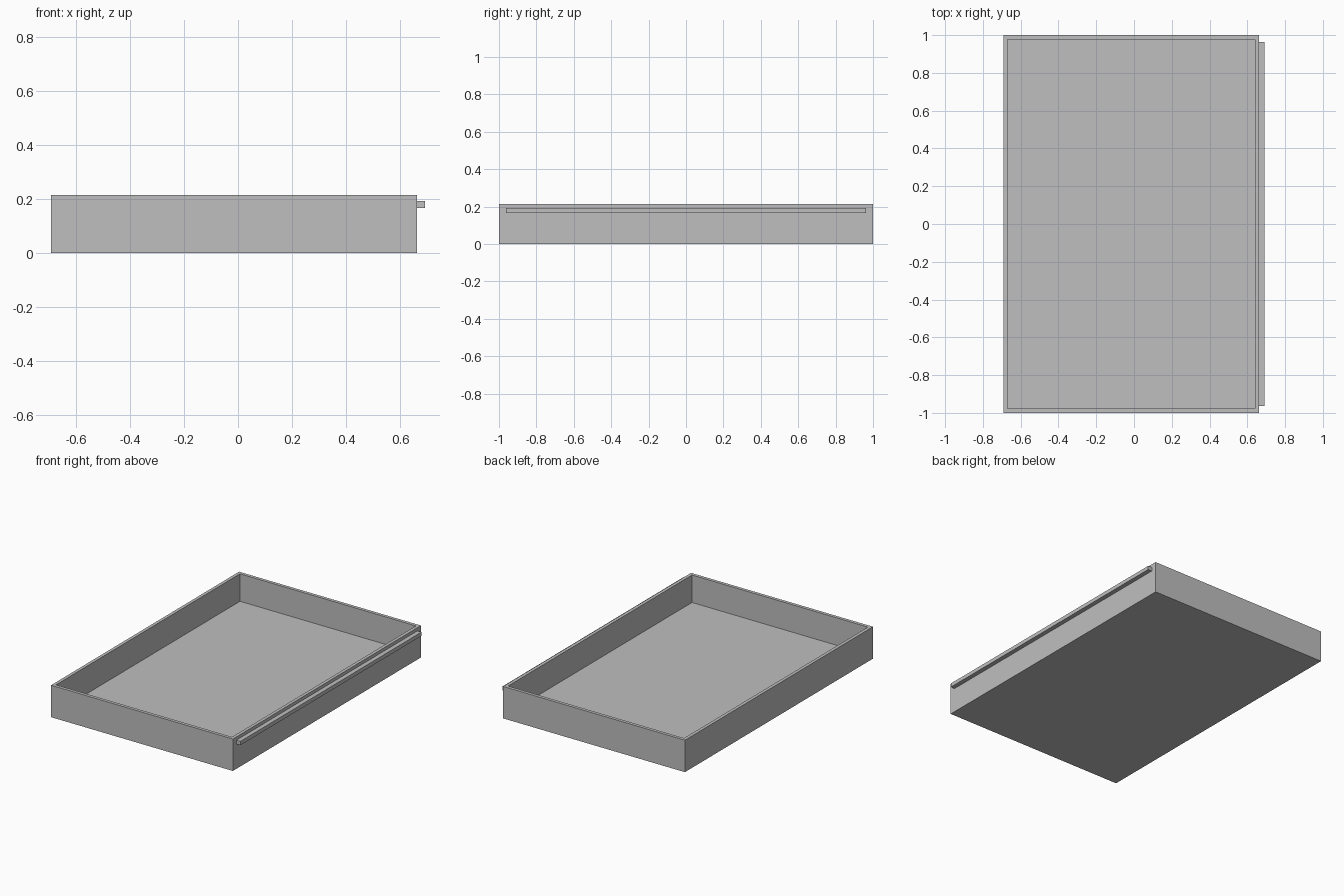
import bpy
import bmesh
from mathutils import Vector

cube = bpy.data.objects.get("Cube")
if cube:
    bpy.data.objects.remove(cube, do_unlink=True)

GREY = (0.52, 0.52, 0.52, 1.0)
grey = bpy.data.materials.new("plain grey")
grey.use_nodes = True
grey.diffuse_color = GREY
grey.node_tree.nodes["Principled BSDF"].inputs["Base Color"].default_value = GREY


def box(name, low, high, wall=0.0, floor=0.0):
    """Flat-faced box; a wall thickness hollows it out from the top."""
    low, high = Vector(low), Vector(high)
    bm = bmesh.new()
    bmesh.ops.create_cube(bm, size=1)
    for v in bm.verts:
        v.co = (low + high) / 2 + v.co * (high - low)
    if wall:
        bm.normal_update()
        top = max(bm.faces, key=lambda f: f.normal.z)
        # Inset the rim, then push the opening down to the floor
        bmesh.ops.inset_region(bm, faces=[top], thickness=wall)
        opening = bmesh.ops.extrude_discrete_faces(bm, faces=[top])["faces"][0]
        for v in opening.verts:
            v.co.z = low.z + floor
    bmesh.ops.recalc_face_normals(bm, faces=bm.faces)
    mesh = bpy.data.meshes.new(name)
    bm.to_mesh(mesh)
    bm.free()
    mesh.materials.append(grey)
    obj = bpy.data.objects.new(name, mesh)
    bpy.context.collection.objects.link(obj)
    return obj


# Open tray with even walls and a floor of the same thickness
box("tray", (-0.692, -1, 0), (0.662, 1, 0.215), wall=0.031, floor=0.03)

# Long grip rail along one side, just below the rim
box("side_rail", (0.662, -0.963, 0.167), (0.692, 0.963, 0.193))
